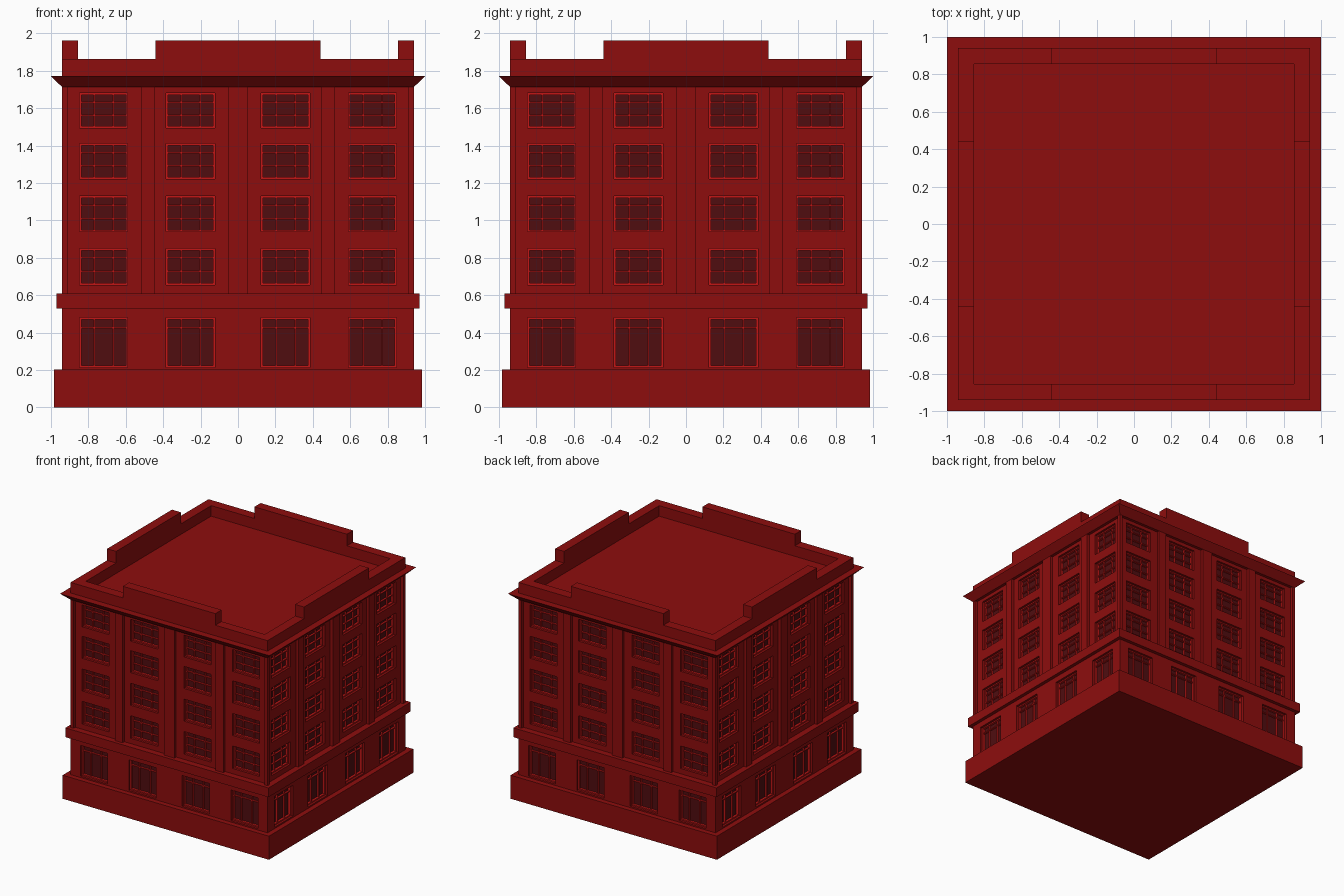
import bpy, bmesh, math
from mathutils import Vector, Matrix

if "Cube" in bpy.data.objects:
    bpy.data.objects.remove(bpy.data.objects["Cube"])


def material(name, rgb):
    m = bpy.data.materials.new(name)
    m.diffuse_color = (*rgb, 1)
    m.use_nodes = True
    m.node_tree.nodes["Principled BSDF"].inputs["Base Color"].default_value = m.diffuse_color
    return m


BRICK = material("red_wall", (0.27, 0.004, 0.004))
GLASS = material("dark_glass", (0.08, 0.004, 0.005))
FRAME = material("red_frame", (0.55, 0.008, 0.008))


def add_box(bm, x0, x1, y0, y1, z0, z1):
    mat = Matrix.Translation(((x0 + x1) / 2, (y0 + y1) / 2, (z0 + z1) / 2)) \
        @ Matrix.Diagonal((x1 - x0, y1 - y0, z1 - z0, 1))
    bmesh.ops.create_cube(bm, size=1, matrix=mat)


def finish(bm, name, mats, sides=1):
    """Turn a bmesh into an object, repeated around the building if asked."""
    me = bpy.data.meshes.new(name)
    bm.to_mesh(me)
    bm.free()
    for m in mats:
        me.materials.append(m)
    tags = ("front", "right", "back", "left")
    for i in range(sides):
        ob = bpy.data.objects.new(name if sides == 1 else f"{name}_{tags[i]}", me)
        ob.rotation_euler.z = i * math.pi / 2
        bpy.context.collection.objects.link(ob)


def boxes(name, items, mat=BRICK, sides=1):
    bm = bmesh.new()
    for it in items:
        add_box(bm, *it)
    finish(bm, name, [mat], sides)


WIN_X = [(-0.847, -0.59), (-0.385, -0.123), (0.123, 0.385), (0.59, 0.847)]
UPPER_Z = [(0.655, 0.85), (0.94, 1.13), (1.222, 1.412), (1.494, 1.682)]
GROUND_Z = [(0.215, 0.48)]
RECESS = 0.04


def facade(name, d, z0, z1, win_z):
    """Wall sheet at y = -d with recessed window openings."""
    bm = bmesh.new()
    xs = [-d] + [x for w in WIN_X for x in w] + [d]
    zs = [z0] + [z for w in win_z for z in w] + [z1]
    grid = [[bm.verts.new((x, -d, z)) for x in xs] for z in zs]
    holes = []
    for j in range(len(zs) - 1):
        for i in range(len(xs) - 1):
            f = bm.faces.new((grid[j][i], grid[j][i + 1],
                              grid[j + 1][i + 1], grid[j + 1][i]))
            if i % 2 and j % 2:
                holes.append(f)
    for f in holes:
        res = bmesh.ops.extrude_face_region(bm, geom=[f])["geom"]
        vs = [g for g in res if isinstance(g, bmesh.types.BMVert)]
        bmesh.ops.translate(bm, verts=vs, vec=Vector((0, RECESS, 0)))
        for g in res:
            if isinstance(g, bmesh.types.BMFace):
                g.material_index = 1
        if f.is_valid:
            bm.faces.remove(f)
    bmesh.ops.recalc_face_normals(bm, faces=bm.faces)
    if next(f for f in bm.faces if f.material_index == 0).normal.y > 0:
        bmesh.ops.reverse_faces(bm, faces=bm.faces)
    finish(bm, name, [BRICK, GLASS], 4)


def window_frames(name, d, win_z, rails):
    """Border, two mullions and horizontal rails in every opening."""
    items = []
    y0, y1, b, t = -d + 0.02, -d + RECESS, 0.01, 0.004
    for z0, z1 in win_z:
        for x0, x1 in WIN_X:
            items += [(x0, x0 + b, y0, y1, z0, z1), (x1 - b, x1, y0, y1, z0, z1),
                      (x0 + b, x1 - b, y0, y1, z0, z0 + b),
                      (x0 + b, x1 - b, y0, y1, z1 - b, z1)]
            for k in (0.31, 0.7):
                x = x0 + k * (x1 - x0)
                items.append((x - t, x + t, y0 + 0.005, y1, z0 + b, z1 - b))
            for k in rails:
                z = z0 + k * (z1 - z0)
                items.append((x0 + b, x1 - b, y0 + 0.004, y1, z - t, z + t))
    boxes(name, items, FRAME, 4)


# Plinth and belt course
boxes("plinth", [(-0.985, 0.985, -0.985, 0.985, 0, 0.203)])
boxes("belt_course", [(-0.97, 0.97, -0.97, 0.97, 0.53, 0.61)])

# Walls and windows
facade("ground_wall", 0.94, 0.203, 0.53, GROUND_Z)
facade("upper_wall", 0.915, 0.61, 1.715, UPPER_Z)
window_frames("ground_window_frames", 0.94, GROUND_Z, [0.8])
window_frames("upper_window_frames", 0.915, UPPER_Z, [0.37, 0.74])

# Pilasters and slim corner posts
boxes("pilasters", [(a, b, -0.94, -0.91, 0.61, 1.715) for a, b in
                    ((-0.518, -0.445), (-0.05, 0.05), (0.445, 0.518))], sides=4)
boxes("corner_post", [(-0.94, -0.912, -0.94, -0.912, 0.61, 1.715)], sides=4)

# Flared cornice whose top is also the roof deck
bm = bmesh.new()
r2 = math.sqrt(2)
bmesh.ops.create_cone(bm, cap_ends=True, segments=4, radius1=0.94 * r2, radius2=r2,
                      depth=0.058, matrix=Matrix.Translation((0, 0, 1.742))
                      @ Matrix.Rotation(math.pi / 4, 4, "Z"))
finish(bm, "cornice_and_roof", [BRICK])

# Parapet with a raised middle on each side
boxes("parapet", [(-0.94, 0.855, -0.94, -0.855, 1.771, 1.862)], sides=4)
boxes("raised_parapet", [(-0.442, 0.442, -0.94, -0.855, 1.862, 1.962)], sides=4)
